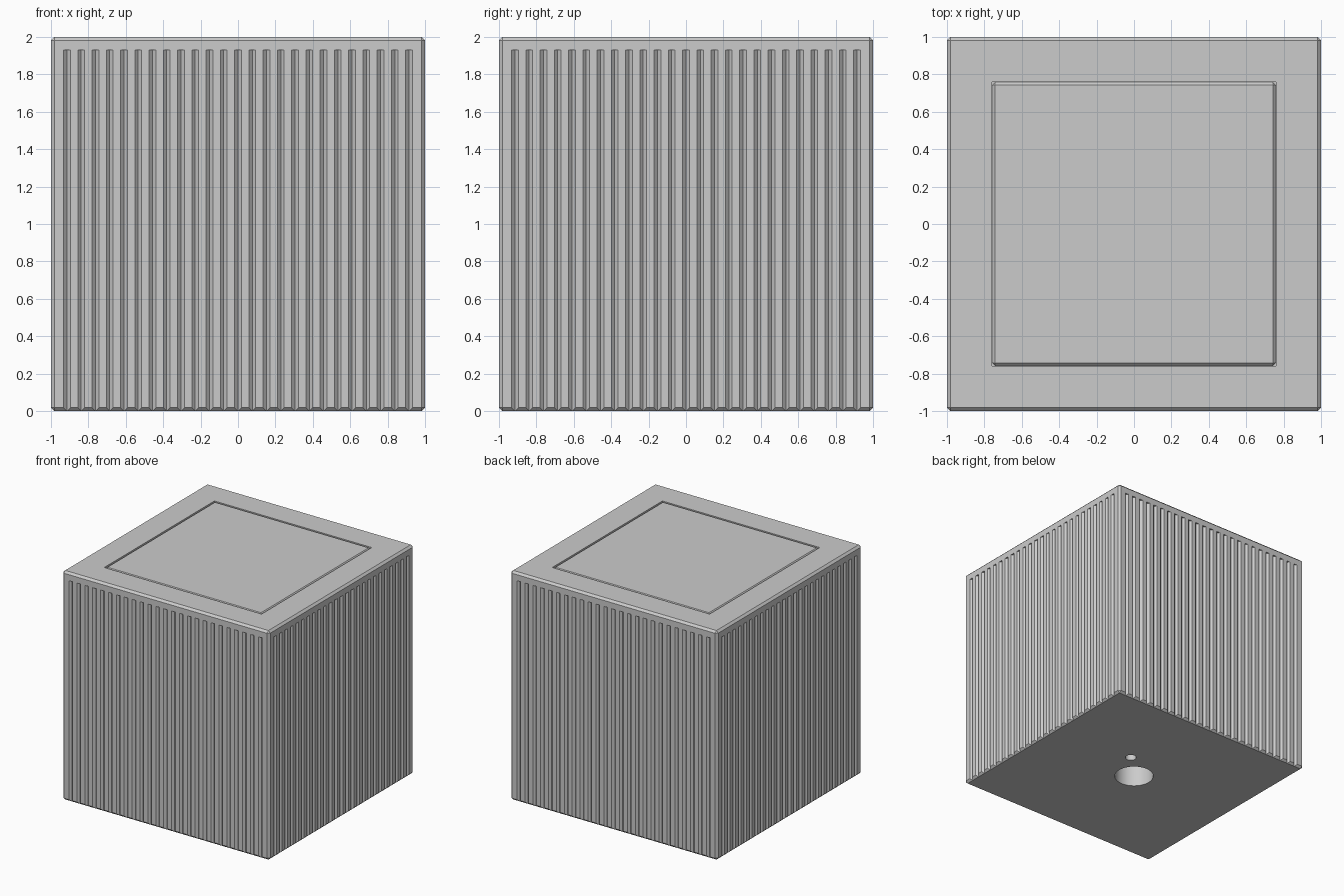
import bpy, bmesh, math
from mathutils import Matrix

if "Cube" in bpy.data.objects:
    bpy.data.objects.remove(bpy.data.objects["Cube"])

BEVEL = 0.018
N, PITCH, DEPTH = 25, 0.0762, 0.018
GROOVE_TOP = 1.93
LID = 0.76


def make_object(name, bm):
    bmesh.ops.recalc_face_normals(bm, faces=bm.faces)
    mesh = bpy.data.meshes.new(name)
    bm.to_mesh(mesh)
    bm.free()
    ob = bpy.data.objects.new(name, mesh)
    bpy.context.collection.objects.link(ob)
    return ob


def box(name, half, z0, z1, bevel=0):
    bm = bmesh.new()
    bmesh.ops.create_cube(bm, size=1, matrix=Matrix.Translation((0, 0, (z0 + z1) / 2))
                          @ Matrix.Diagonal((2 * half, 2 * half, z1 - z0, 1)))
    if bevel:
        bmesh.ops.bevel(bm, geom=bm.edges[:], offset=bevel, segments=1, affect='EDGES')
    return make_object(name, bm)


def cut(target, cutter):
    cutter.hide_render = True
    mod = target.modifiers.new("cut", 'BOOLEAN')
    mod.operation, mod.solver, mod.object = 'DIFFERENCE', 'EXACT', cutter
    bpy.context.view_layer.objects.active = target
    bpy.ops.object.modifier_apply(modifier=mod.name)
    bpy.data.objects.remove(cutter)


# Chamfered cube body
body = box("body", 1, 0, 2, BEVEL)

# Vertical V grooves on all four sides, open at the bottom
bm = bmesh.new()
out = 0.01
for side in range(4):
    turn = Matrix.Rotation(side * math.pi / 2, 4, 'Z')
    for i in range(N):
        c = (i - (N - 1) / 2) * PITCH
        w = DEPTH + out
        tri = [(c - w, -1 - out), (c + w, -1 - out), (c, -1 + DEPTH)]
        low = [bm.verts.new(turn @ Matrix.Translation((x, y, -0.05)).translation) for x, y in tri]
        face = bm.faces.new(low)
        new = bmesh.ops.extrude_face_region(bm, geom=[face])["geom"]
        bmesh.ops.translate(bm, vec=(0, 0, GROOVE_TOP + 0.05),
                            verts=[v for v in new if isinstance(v, bmesh.types.BMVert)])
cut(body, make_object("groove_cutter", bm))

# Square pocket for the lid
cut(body, box("pocket_cutter", LID, 1.9, 2.1))

# Round holes in the underside
bm = bmesh.new()
for x, y, r, depth in ((0, 0, 0.16, 0.4), (0.22, 0.22, 0.045, 0.4)):
    bmesh.ops.create_cone(bm, cap_ends=True, segments=48, radius1=r, radius2=r,
                          depth=2 * depth, matrix=Matrix.Translation((x, y, 0)))
cut(body, make_object("hole_cutter", bm))

# Flush lid with chamfered edges
lid = box("lid", LID, 1.9, 2, BEVEL)

# Smooth hole walls, crisp edges elsewhere
bpy.ops.object.select_all(action='DESELECT')
body.select_set(True)
bpy.context.view_layer.objects.active = body
bpy.ops.object.shade_smooth_by_angle(angle=math.radians(30))
